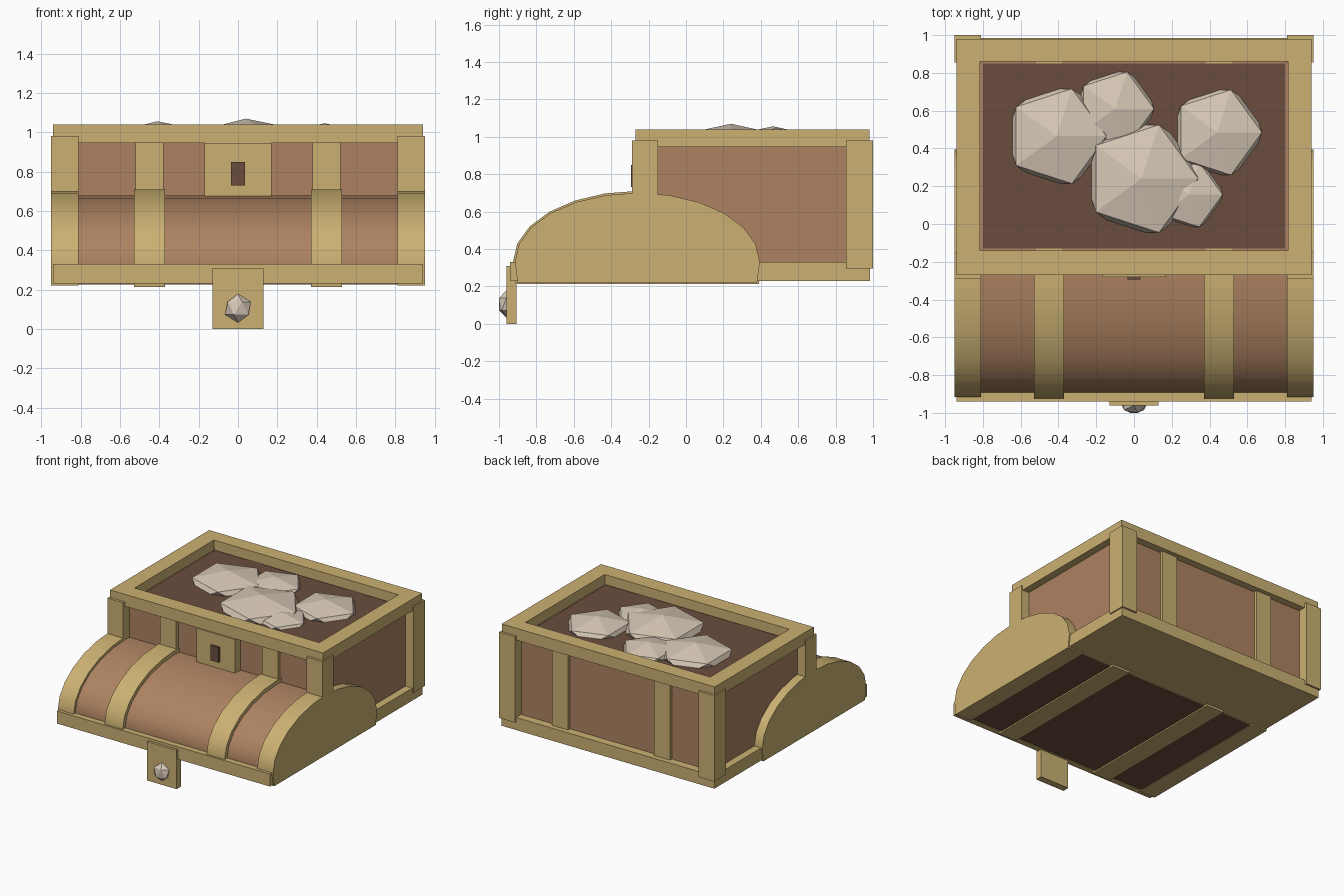
import bpy, bmesh
from math import sin, cos, pi

cube = bpy.data.objects.get("Cube")
if cube:
    bpy.data.objects.remove(cube, do_unlink=True)


def material(name, color):
    m = bpy.data.materials.new(name)
    m.use_nodes = True
    m.diffuse_color = (*color, 1)
    m.node_tree.nodes["Principled BSDF"].inputs["Base Color"].default_value = (*color, 1)
    return m


GOLD = material("brass", (0.60, 0.44, 0.17))
WOOD = material("wood", (0.42, 0.225, 0.12))
DARK = material("dark wood", (0.144, 0.076, 0.047))
GEM = material("pale gem", (0.68, 0.58, 0.47))


def finish(name, bm, mats):
    bmesh.ops.recalc_face_normals(bm, faces=bm.faces)
    mesh = bpy.data.meshes.new(name)
    bm.to_mesh(mesh)
    bm.free()
    for m in mats:
        mesh.materials.append(m)
    ob = bpy.data.objects.new(name, mesh)
    bpy.context.scene.collection.objects.link(ob)
    return ob


def box(name, mat, x, y, z):
    """Box from (low, high) ranges on each axis."""
    bm = bmesh.new()
    bmesh.ops.create_cube(bm, size=1)
    for v in bm.verts:
        v.co = [r[0] if c < 0 else r[1] for c, r in zip(v.co, (x, y, z))]
    return finish(name, bm, [mat])


def arch(name, mats, x, grow, bottom):
    """Half barrel running along x, with a slightly tucked-in base."""
    half, rise, mid, spring = 0.655 + grow, 0.37 + grow, -0.26, 0.33
    pts = [(mid + half * cos(i * pi / 12), spring + rise * sin(i * pi / 12)) for i in range(13)]
    pts = [(mid + half - 0.015, bottom)] + pts + [(mid - half + 0.015, bottom)]
    bm = bmesh.new()
    face = bm.faces.new([bm.verts.new((x[0], y, z)) for y, z in pts])
    ext = bmesh.ops.extrude_face_region(bm, geom=[face], use_keep_orig=True)
    for v in ext["geom"]:
        if isinstance(v, bmesh.types.BMVert):
            v.co.x = x[1]
    ob = finish(name, bm, mats)
    if len(mats) > 1:  # dark underside
        for p in ob.data.polygons:
            p.material_index = int(p.normal.z < -0.9)
    bpy.ops.object.select_all(action="DESELECT")
    ob.select_set(True)
    bpy.context.view_layer.objects.active = ob
    bpy.ops.object.shade_smooth_by_angle(angle=pi / 5)
    return ob


def gem(name, center, radius, squash):
    bm = bmesh.new()
    bmesh.ops.create_icosphere(bm, subdivisions=1, radius=radius)
    for v in bm.verts:
        v.co = [a * s + c for a, s, c in zip(v.co, squash, center)]
    return finish(name, bm, [GEM])


# Chest body and floor of the tray
box("chest_body", WOOD, (-0.88, 0.88), (-0.21, 0.92), (0.25, 0.96))
box("tray_floor", DARK, (-0.80, 0.80), (-0.13, 0.85), (0.94, 0.967))
box("base_frame", GOLD, (-0.94, 0.94), (-0.27, 0.985), (0.23, 0.33))

# Top rim
RIM = (0.945, 1.04)
box("rim_front", GOLD, (-0.94, 0.94), (-0.27, -0.14), RIM)
box("rim_back", GOLD, (-0.94, 0.94), (0.86, 0.98), RIM)

for side, s in (("left", 1), ("right", -1)):
    def mirrored(a, b):
        return tuple(sorted((a * s, b * s)))

    box("rim_" + side, GOLD, mirrored(0.815, 0.94), (-0.14, 0.86), RIM)
    # Corner posts and upright straps
    box("front_post_" + side, GOLD, mirrored(0.81, 0.95), (-0.29, -0.15), (0.295, 0.98))
    box("back_post_" + side, GOLD, mirrored(0.81, 0.95), (0.855, 1.0), (0.295, 0.98))
    box("front_strap_" + side, GOLD, mirrored(0.38, 0.52), (-0.24, -0.13), (0.3, 0.963))
    box("back_strap_" + side, GOLD, mirrored(0.38, 0.52), (0.85, 0.945), (0.3, 0.963))
    # Lid bands
    arch("lid_end_" + side, [GOLD], mirrored(0.81, 0.95), 0, 0.22)
    arch("lid_strap_" + side, [GOLD], mirrored(0.37, 0.53), 0.01, 0.214)

# Lid barrel, its front edge, and the latch
arch("lid_barrel", [WOOD, DARK], (-0.83, 0.83), -0.022, 0.225)
box("lid_front_edge", GOLD, (-0.94, 0.94), (-0.94, -0.89), (0.23, 0.33))
box("latch", GOLD, (-0.13, 0.13), (-0.96, -0.905), (0, 0.31))
gem("latch_gem", (0, -0.96, 0.105), 0.073, (1, 0.64, 1))

# Lock plate and keyhole
box("lock_plate", GOLD, (-0.17, 0.17), (-0.28, -0.2), (0.66, 0.945))
box("keyhole", DARK, (-0.035, 0.035), (-0.295, -0.27), (0.73, 0.85))

# Gems lying in the tray
for i, (x, y, r) in enumerate([(0.04, 0.24, 0.335), (-0.41, 0.465, 0.295), (-0.1, 0.61, 0.23),
                               (0.44, 0.485, 0.265), (0.29, 0.155, 0.2)]):
    gem("tray_gem_%d" % (i + 1), (x, y, 0.957), r, (1, 1, 0.335))
